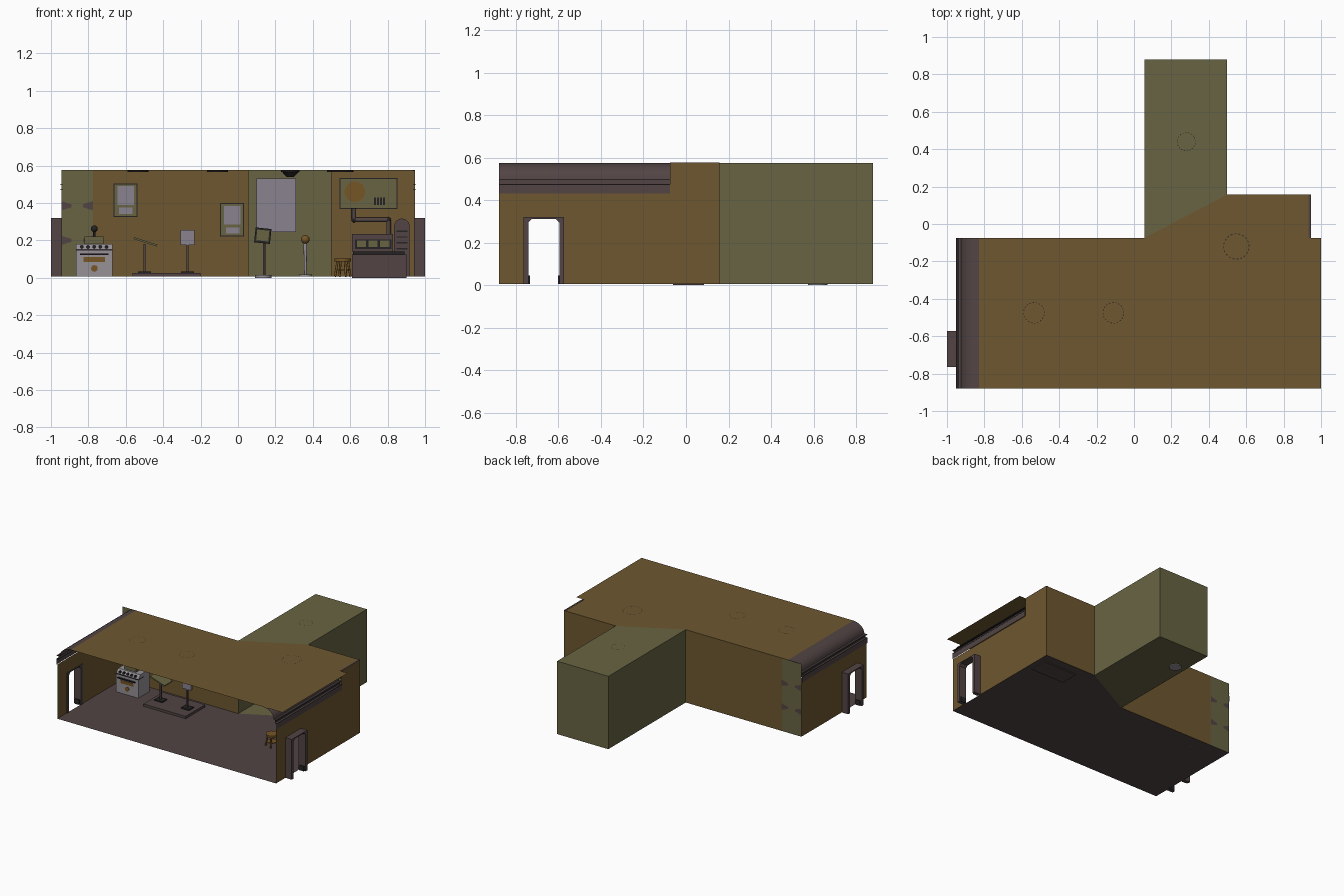
import bpy, bmesh, math
from mathutils import Vector, Matrix

if "Cube" in bpy.data.objects:
    bpy.data.objects.remove(bpy.data.objects["Cube"])


def material(name, rgb):
    lin = [((c / 255 + 0.055) / 1.055) ** 2.4 for c in rgb] + [1]
    m = bpy.data.materials.new(name)
    m.use_nodes = True
    m.diffuse_color = lin
    m.node_tree.nodes["Principled BSDF"].inputs["Base Color"].default_value = lin
    return m


BROWN = material("ochre brown", (110, 87, 48))
GREEN = material("olive green", (104, 100, 67))
MAUVE = material("dark mauve", (82, 68, 68))
LILAC = material("pale lilac", (136, 130, 142))
BLACK = material("charcoal", (38, 34, 36))
STEEL = material("steel grey", (150, 145, 150))
AMBER = material("amber wood", (118, 86, 38))


def finish(name, bm, mat, smooth=False):
    mesh = bpy.data.meshes.new(name)
    bm.to_mesh(mesh)
    bm.free()
    mesh.materials.append(mat)
    ob = bpy.data.objects.new(name, mesh)
    bpy.context.collection.objects.link(ob)
    if smooth:
        bpy.ops.object.select_all(action="DESELECT")
        ob.select_set(True)
        bpy.context.view_layer.objects.active = ob
        bpy.ops.object.shade_smooth_by_angle(angle=math.radians(40))


def sheet(name, pts, mat):
    bm = bmesh.new()
    bm.faces.new([bm.verts.new(p) for p in pts])
    finish(name, bm, mat)


def box(name, x0, x1, y0, y1, z0, z1, mat, tilt=0):
    bm = bmesh.new()
    bmesh.ops.create_cube(bm, size=1)
    size, mid = (x1 - x0, y1 - y0, z1 - z0), ((x0 + x1) / 2, (y0 + y1) / 2, (z0 + z1) / 2)
    bm.transform(Matrix.Translation(mid) @ Matrix.Rotation(tilt, 4, "Y") @ Matrix.Diagonal((*size, 1)))
    finish(name, bm, mat)


def rod(name, a, b, r, mat, r2=None, sides=12):
    a, b = Vector(a), Vector(b)
    bm = bmesh.new()
    bmesh.ops.create_cone(bm, cap_ends=True, segments=sides, radius1=r,
                          radius2=r if r2 is None else r2, depth=(b - a).length)
    turn = (b - a).to_track_quat("Z", "Y").to_matrix().to_4x4()
    bm.transform(Matrix.Translation((a + b) / 2) @ turn)
    finish(name, bm, mat, True)


def ball(name, c, r, mat):
    bm = bmesh.new()
    bmesh.ops.create_uvsphere(bm, u_segments=12, v_segments=8, radius=r)
    bm.transform(Matrix.Translation(c))
    finish(name, bm, mat, True)


def prism_x(name, outline, x0, x1, mat):
    """Sweep a closed (y, z) outline along x."""
    bm = bmesh.new()
    rows = [[bm.verts.new((x, y, z)) for y, z in outline] for x in (x0, x1)]
    for i in range(len(outline)):
        j = (i + 1) % len(outline)
        bm.faces.new((rows[0][i], rows[0][j], rows[1][j], rows[1][i]))
    for row in rows:
        bm.faces.new(row)
    bmesh.ops.recalc_face_normals(bm, faces=list(bm.faces))
    finish(name, bm, mat)


# Room shell
F, B, H, E, C = -0.88, -0.075, 0.575, 0.945, 0.43
L, R, A, Z = 0.055, 0.498, 0.157, 0.006


def flat(name, pts, z, mat):
    sheet(name, [(x, y, z) for x, y in pts], mat)


def wall(name, p, q, mat):
    sheet(name, [(*p, Z), (*q, Z), (*q, H), (*p, H)], mat)


hall = [(L, B), (R, A), (R, 0.88), (L, 0.88)]
flat("room_floor", [(-E, F), (E, F), (E, A), (R, A), (L, B), (-E, B)], Z, MAUVE)
flat("room_ceiling", [(-0.83, F), (1, F), (1, B), (E, B), (E, A), (R, A), (L, B), (-0.83, B)], H, BROWN)
flat("hall_floor", hall, Z, GREEN)
flat("hall_ceiling", hall, H, GREEN)
wall("hall_right_wall", (L, B), (L, 0.88), GREEN)
wall("hall_back_wall", (L, 0.88), (R, 0.88), GREEN)
wall("hall_left_wall", (R, 0.88), (R, A), GREEN)
wall("back_wall", (-0.775, B), (L, B), BROWN)
wall("back_wall_corner", (-E, B), (-0.775, B), GREEN)
wall("alcove_back_wall", (R, A), (E, A), BROWN)
wall("alcove_side_wall", (E, B), (E, A), BROWN)
box("alcove_roof_trim", 0.932, E, B, A, H - 0.004, H + 0.002, MAUVE)

# End walls, door frames and coved cornices, mirrored
door = [(-0.742, Z), (-0.742, 0.295), (-0.725, 0.312), (-0.613, 0.312), (-0.596, 0.295), (-0.596, Z)]
frame = door + [(-0.573, Z), (-0.573, 0.32), (-0.765, 0.32), (-0.765, Z)]
cove = [(0.95, C), (0.95, 0.475), (0.935, 0.475), (0.935, 0.5), (0.925, 0.5)]
for i in range(1, 7):
    t = i * math.pi / 12
    cove.append((0.925 - 0.095 * (1 - math.cos(t)), 0.5 + 0.075 * math.sin(t)))
for s, side in ((1, "left"), (-1, "right")):
    outline = [(F, Z)] + door + [(B, Z), (B, C), (F, C)]
    sheet(side + "_end_wall", [(s * E, y, z) for y, z in outline], BROWN)
    prism_x(side + "_door_frame", frame, s * 0.94, s, MAUVE)
    for y in (-0.742, -0.603):
        box(side + "_door_foot", *sorted((s * 0.95, s * 0.99)), y, y + 0.007, Z, 0.045, BLACK)
    bm = bmesh.new()
    rows = [[bm.verts.new((s * x, y, z)) for x, z in cove] for y in (F, B)]
    for i in range(len(cove) - 1):
        bm.faces.new((rows[0][i], rows[0][i + 1], rows[1][i + 1], rows[1][i]))
    finish(side + "_cornice", bm, MAUVE, True)
    for z in (0.475, 0.5):
        box(side + "_cornice_line", *sorted((s * 0.935, s * 0.951)), F, B, z - 0.003, z, BLACK)

# Scalloped notches on the corner panel, showing on both faces
for x, d in ((-E, 1), (-0.775, -1)):
    for z in (0.2, 0.385):
        for y in (B - 0.003, B + 0.003):
            sheet("corner_notch", [(x, y, z - 0.025), (x + d * 0.055, y, z - 0.008),
                                   (x + d * 0.055, y, z + 0.008), (x, y, z + 0.025)], MAUVE)

# Ceiling lamps with dashed rims above
for x, y, r in ((-0.535, -0.475, 0.057), (-0.11, -0.475, 0.057), (0.547, -0.12, 0.07), (0.28, 0.44, 0.05)):
    rod("ceiling_lamp", (x, y, H - 0.01), (x, y, H - 0.001), r, BLACK, sides=20)
    bm = bmesh.new()
    for i in range(0, 40, 2):
        arc = [(i + k) * math.pi / 20 for k in (0, 1)]
        corners = [(r, arc[0]), (r, arc[1]), (r * 0.94, arc[1]), (r * 0.94, arc[0])]
        bm.faces.new([bm.verts.new((x + q * math.cos(t), y + q * math.sin(t), H + 0.002)) for q, t in corners])
    finish("lamp_rim", bm, BLACK)
rod("hall_lamp_shade", (0.28, 0.44, 0.54), (0.28, 0.44, 0.566), 0.02, BLACK, 0.045)

# Framed pictures on the back wall
for x0, z0 in ((-0.665, 0.325), (-0.095, 0.22)):
    box("picture_frame", x0, x0 + 0.128, B - 0.008, B - 0.002, z0, z0 + 0.18, BLACK)
    box("picture_mount", x0 + 0.005, x0 + 0.123, B - 0.01, B - 0.004, z0 + 0.005, z0 + 0.175, GREEN)
    box("picture_image", x0 + 0.02, x0 + 0.108, B - 0.012, B - 0.006, z0 + 0.065, z0 + 0.165, LILAC)
    box("picture_caption", x0 + 0.03, x0 + 0.102, B - 0.012, B - 0.006, z0 + 0.016, z0 + 0.05, LILAC)
box("hall_poster", 0.1, 0.31, 0.87, 0.878, 0.245, 0.53, LILAC)

# Alcove board with disc and bars
box("board_edge", 0.543, 0.853, A - 0.006, A - 0.001, 0.367, 0.533, BLACK)
box("board", 0.548, 0.848, A - 0.01, A - 0.003, 0.372, 0.528, GREEN)
rod("board_disc", (0.625, A - 0.013, 0.46), (0.625, A - 0.007, 0.46), 0.055, AMBER, sides=24)
for i in range(4):
    box("board_bar", 0.727 + i * 0.016, 0.737 + i * 0.016, A - 0.013, A - 0.007, 0.39, 0.43, BLACK)

# Stove with pot
box("stove_body", -0.865, -0.672, -0.27, -0.13, Z, 0.15, STEEL)
prism_x("stove_panel", [(-0.27, 0.15), (-0.245, 0.18), (-0.13, 0.18), (-0.13, 0.15)], -0.865, -0.672, STEEL)
box("stove_seam", -0.866, -0.671, -0.273, -0.2, 0.146, 0.152, BLACK)
box("oven_window", -0.825, -0.712, -0.274, -0.269, 0.085, 0.11, AMBER)
box("oven_handle", -0.845, -0.692, -0.285, -0.275, 0.122, 0.13, BLACK)
rod("oven_badge", (-0.768, -0.274, 0.05), (-0.768, -0.268, 0.05), 0.018, AMBER)
for i in range(5):
    x = -0.835 + i * 0.033
    rod("stove_knob", (x, -0.268, 0.165), (x, -0.255, 0.165), 0.009, BLACK, sides=8)
box("pot", -0.82, -0.72, -0.23, -0.15, 0.18, 0.22, GREEN)
rod("pot_neck", (-0.768, -0.19, 0.22), (-0.768, -0.19, 0.25), 0.006, BLACK)
ball("pot_ornament", (-0.768, -0.19, 0.262), 0.018, BLACK)

# Platform with two stands
box("platform", -0.565, -0.2, -0.36, -0.12, Z, 0.025, MAUVE)
for x in (-0.5, -0.27):
    box("stand_foot", x - 0.035, x + 0.035, -0.27, -0.21, 0.025, 0.033, BLACK)
    box("stand_post", x - 0.006, x + 0.006, -0.246, -0.234, 0.03, 0.18, MAUVE)
box("stand_tray", -0.56, -0.43, -0.29, -0.19, 0.187, 0.197, GREEN, math.radians(18))
box("stand_sign", -0.307, -0.233, -0.25, -0.23, 0.175, 0.255, LILAC)

# Music stand and microphone in the hall
rod("music_stand_base", (0.135, 0.62, 0.0), (0.135, 0.62, 0.015), 0.045, STEEL)
rod("music_stand_post", (0.14, 0.62, 0.015), (0.14, 0.62, 0.19), 0.006, MAUVE)
box("music_stand_desk", 0.09, 0.175, 0.6, 0.612, 0.185, 0.265, BLACK, math.radians(6))
box("music_sheet", 0.1, 0.165, 0.596, 0.601, 0.197, 0.255, GREEN, math.radians(6))
rod("microphone_base", (0.36, 0.6, Z), (0.36, 0.6, 0.018), 0.035, STEEL)
rod("microphone_post", (0.36, 0.6, 0.018), (0.36, 0.6, 0.19), 0.006, STEEL, 0.01)
ball("microphone_head", (0.36, 0.6, 0.205), 0.023, AMBER)

# Console desk with pipe and cabinet
box("console_base", 0.61, 0.9, -0.06, 0.085, 0.0, 0.125, MAUVE)
box("console_front", 0.63, 0.88, -0.064, -0.058, 0.02, 0.112, MAUVE)
box("console_gap", 0.615, 0.89, -0.04, 0.08, 0.125, 0.14, BLACK)
box("console_upper", 0.61, 0.83, -0.02, 0.12, 0.14, 0.235, MAUVE)
box("console_screen", 0.625, 0.82, -0.025, -0.018, 0.155, 0.205, BLACK)
for i in range(3):
    box("console_display", 0.635 + i * 0.062, 0.685 + i * 0.062, -0.028, -0.022, 0.165, 0.198, GREEN)
path = [(0.62, 0.37), (0.62, 0.31), (0.805, 0.31), (0.805, 0.235)]
for (xa, za), (xb, zb) in zip(path, path[1:]):
    rod("wall_pipe", (xa, 0.13, za), (xb, 0.13, zb), 0.012, MAUVE)
for x, z in path[1:3]:
    ball("pipe_elbow", (x, 0.13, z), 0.014, BLACK)
box("cabinet", 0.835, 0.918, 0.0, 0.13, Z, 0.275, MAUVE)
rod("cabinet_top", (0.876, 0.0, 0.275), (0.876, 0.13, 0.275), 0.0415, MAUVE, sides=20)
for i in range(4):
    box("cabinet_slot", 0.847, 0.906, -0.005, 0.001, 0.15 + i * 0.032, 0.158 + i * 0.032, BLACK)

# Stool
rod("stool_seat", (0.56, -0.38, 0.088), (0.56, -0.38, 0.103), 0.045, AMBER, sides=16)
for i in range(4):
    c, s = math.cos(i * math.pi / 2 + 0.4), math.sin(i * math.pi / 2 + 0.4)
    rod("stool_leg", (0.56 + 0.045 * c, -0.38 + 0.045 * s, Z), (0.56 + 0.03 * c, -0.38 + 0.03 * s, 0.09), 0.006, AMBER)
rod("stool_brace", (0.56, -0.38, 0.038), (0.56, -0.38, 0.044), 0.036, AMBER)
